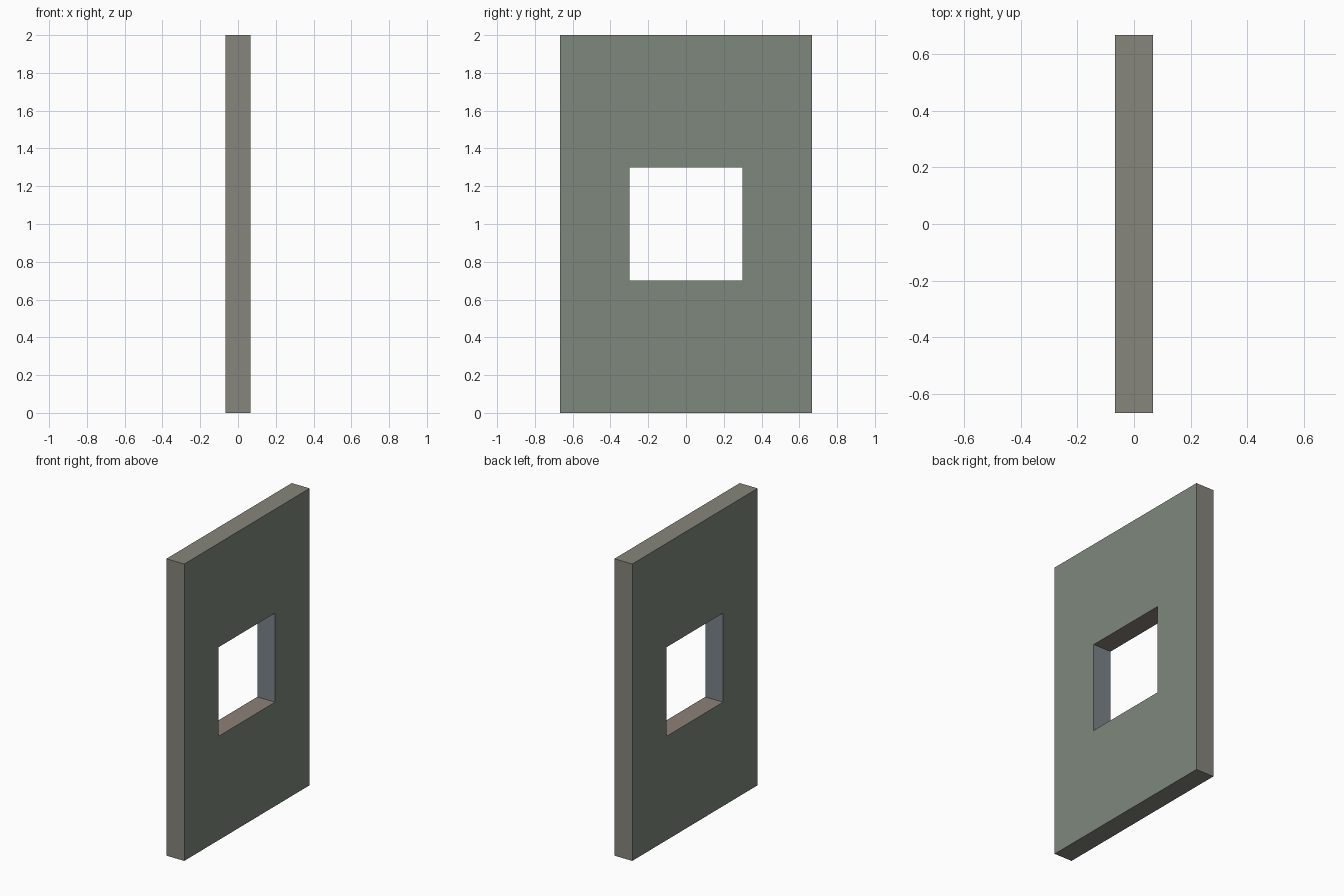
import bpy
import bmesh

if "Cube" in bpy.data.objects:
    bpy.data.objects.remove(bpy.data.objects["Cube"])

THICK = 0.133
HALF_WIDTH, HEIGHT = 0.667, 2.0
HOLE_HALF, HOLE_LOW, HOLE_HIGH = 0.3, 0.7, 1.3
COLOURS = {
    "wall_face": (0.21, 0.245, 0.206, 1),
    "outer_edge": (0.238, 0.234, 0.2, 1),
    "window_sill": (0.26, 0.22, 0.185, 1),
    "window_side": (0.197, 0.225, 0.247, 1),
}
NAMES = list(COLOURS)


def rectangle(bm, x, half, low, high):
    """Four corners of an upright rectangle in the YZ plane."""
    corners = [(-half, low), (half, low), (half, high), (-half, high)]
    return [bm.verts.new((x, y, z)) for y, z in corners]


def colour_name(face):
    """Choose the paint of a face from its direction and place."""
    if abs(face.normal.x) > 0.5:
        return "wall_face"
    c = face.calc_center_median()
    if abs(c.y) > HOLE_HALF + 0.1 or abs(c.z - HEIGHT / 2) > 0.5:
        return "outer_edge"
    return "window_sill" if abs(face.normal.z) > 0.5 else "window_side"


# Wall panel: a frame of four quads around the window, extruded to thickness
bm = bmesh.new()
outer = rectangle(bm, -THICK / 2, HALF_WIDTH, 0, HEIGHT)
inner = rectangle(bm, -THICK / 2, HOLE_HALF, HOLE_LOW, HOLE_HIGH)
for i in range(4):
    j = (i + 1) % 4
    bm.faces.new((outer[i], outer[j], inner[j], inner[i]))

result = bmesh.ops.extrude_face_region(bm, geom=bm.faces[:], use_keep_orig=True)
moved = [g for g in result["geom"] if isinstance(g, bmesh.types.BMVert)]
bmesh.ops.translate(bm, verts=moved, vec=(THICK, 0, 0))
bmesh.ops.recalc_face_normals(bm, faces=bm.faces[:])
bm.normal_update()

# Paint: muted stone tones for the faces, edges and window lining
for face in bm.faces:
    face.material_index = NAMES.index(colour_name(face))

mesh = bpy.data.meshes.new("window_wall")
for name, colour in COLOURS.items():
    material = bpy.data.materials.new(name)
    material.diffuse_color = colour
    material.use_nodes = True
    material.node_tree.nodes["Principled BSDF"].inputs["Base Color"].default_value = material.diffuse_color
    mesh.materials.append(material)
bm.to_mesh(mesh)
bm.free()
wall = bpy.data.objects.new("window_wall", mesh)
bpy.context.collection.objects.link(wall)
